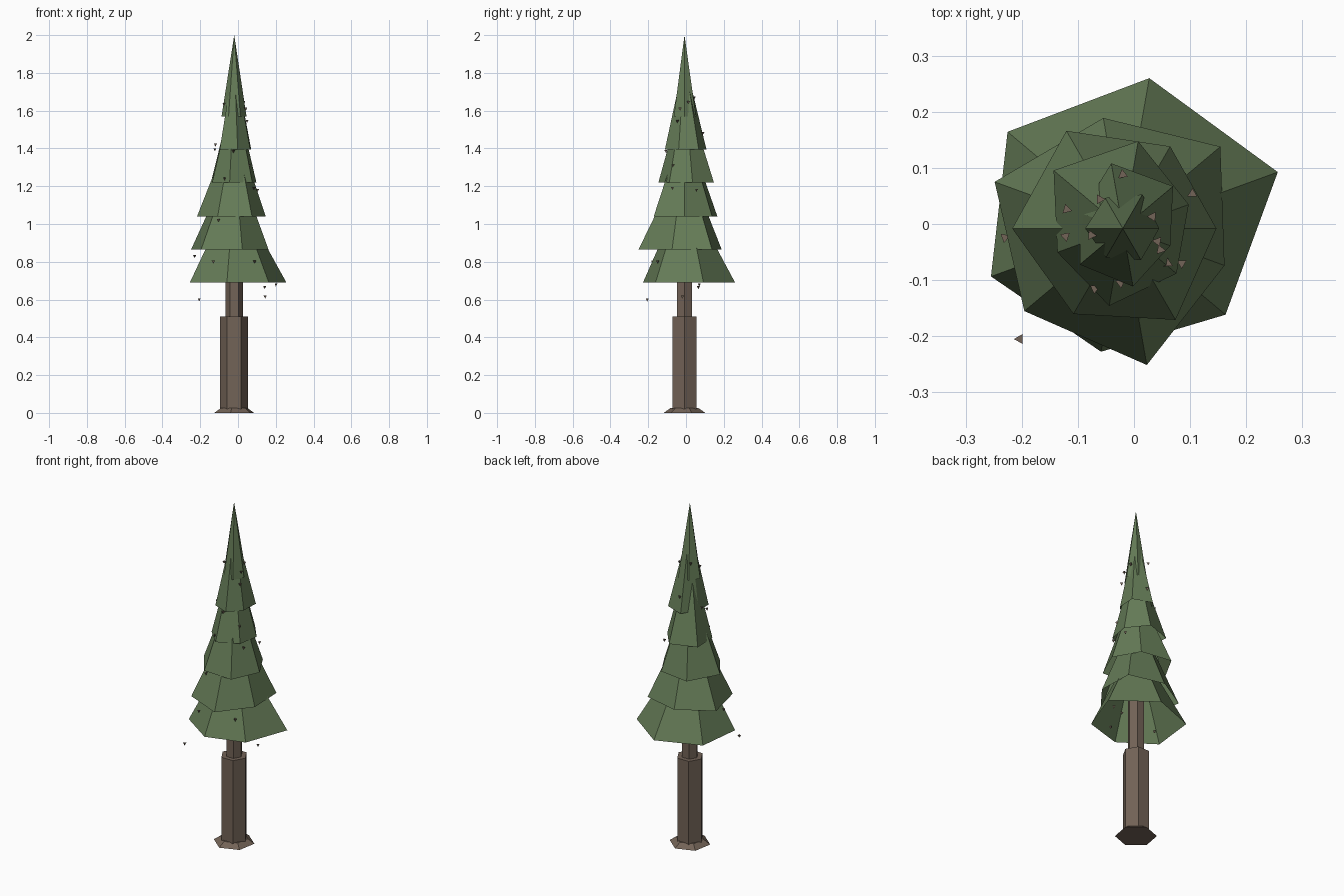
import bpy, bmesh, math

if "Cube" in bpy.data.objects:
    bpy.data.objects.remove(bpy.data.objects["Cube"])

CX, CY = -0.02, -0.008   # trunk axis


def material(name, rgb):
    m = bpy.data.materials.new(name)
    m.diffuse_color = (*rgb, 1)
    m.use_nodes = True
    m.node_tree.nodes["Principled BSDF"].inputs["Base Color"].default_value = m.diffuse_color
    return m


GREEN = material("needles", (0.13, 0.20, 0.095))
BARK = material("bark", (0.17, 0.125, 0.095))
CONE = material("cone_brown", (0.17, 0.125, 0.095))


def finish(name, bm, mat):
    me = bpy.data.meshes.new(name)
    bm.to_mesh(me)
    bm.free()
    me.materials.append(mat)
    ob = bpy.data.objects.new(name, me)
    bpy.context.collection.objects.link(ob)
    return ob


def ring(bm, radii, start, z):
    n = len(radii)
    return [bm.verts.new((CX + r * math.cos(math.radians(start + 360 * i / n)),
                          CY + r * math.sin(math.radians(start + 360 * i / n)), z))
            for i, r in enumerate(radii)]


def prism(name, r0, r1, z0, z1, a0=0, a1=0):
    bm = bmesh.new()
    lo, hi = ring(bm, [r0] * 6, a0, z0), ring(bm, [r1] * 6, a1, z1)
    for i in range(6):
        j = (i + 1) % 6
        bm.faces.new((lo[i], lo[j], hi[j], hi[i]))
    bm.faces.new(lo[::-1])
    bm.faces.new(hi)
    return finish(name, bm, BARK)


# Trunk: root flare, thick lower part, thin upper part
prism("root_flare", 0.112, 0.076, 0.0, 0.025, 20, 20)
prism("lower_trunk", 0.074, 0.074, 0.0, 0.51)
prism("upper_trunk", 0.046, 0.046, 0.50, 0.95)

# Foliage: open six-sided cones with uneven rims (bottom z, height, start angle, radii)
tiers = [
    (0.69, 0.50, 20, (.294, .272, .268, .250, .223, .239)),
    (0.865, 0.50, 40, (.227, .200, .243, .229, .247, .193)),
    (1.04, 0.50, 0, (.167, .169, .201, .197, .176, .188)),
    (1.22, 0.50, 20, (.125, .158, .161, .124, .140, .125)),
    (1.395, 0.48, 40, (.117, .118, .080, .100, .105, .090)),
    (1.57, 0.43, 0, (.065, .070, .063, .067, .060, .065)),
]
for k, (z, h, start, radii) in enumerate(tiers):
    bm = bmesh.new()
    rim = ring(bm, radii, start, z)
    tip = bm.verts.new((CX, CY, z + h))
    for i in range(6):
        bm.faces.new((rim[i], rim[(i + 1) % 6], tip))
    finish(f"foliage_tier_{k + 1}", bm, GREEN)

# Tiny three-sided cones, tip down
spots = [
    (-.061, .044, 1.67), (.033, .013, 1.645), (-.076, -.02, 1.635), (.042, -.031, 1.61),
    (.047, -.046, 1.545), (-.07, -.05, 1.48), (-.12, .026, 1.42), (-.122, -.022, 1.395),
    (-.02, .088, 1.48), (-.024, -.105, 1.385), (.06, -.07, 1.31), (.085, -.07, 1.19),
    (.104, .054, 1.18), (-.07, -.115, 1.24), (-.103, -.15, 1.02), (-.23, -.024, .83),
    (-.13, -.177, .80), (.087, -.15, .80), (-.16, -.02, .70), (.14, .066, .665),
    (.145, -.02, .615), (.20, .07, .68), (-.204, -.205, .60),
]
bm = bmesh.new()
for i, (x, y, z) in enumerate(spots):
    top = [bm.verts.new((x + .010 * math.cos(i + t * math.tau / 3),
                         y + .010 * math.sin(i + t * math.tau / 3), z + .006)) for t in range(3)]
    tip = bm.verts.new((x, y, z - .010))
    bm.faces.new(top)
    for t in range(3):
        bm.faces.new((top[(t + 1) % 3], top[t], tip))
finish("pine_cones", bm, CONE)
